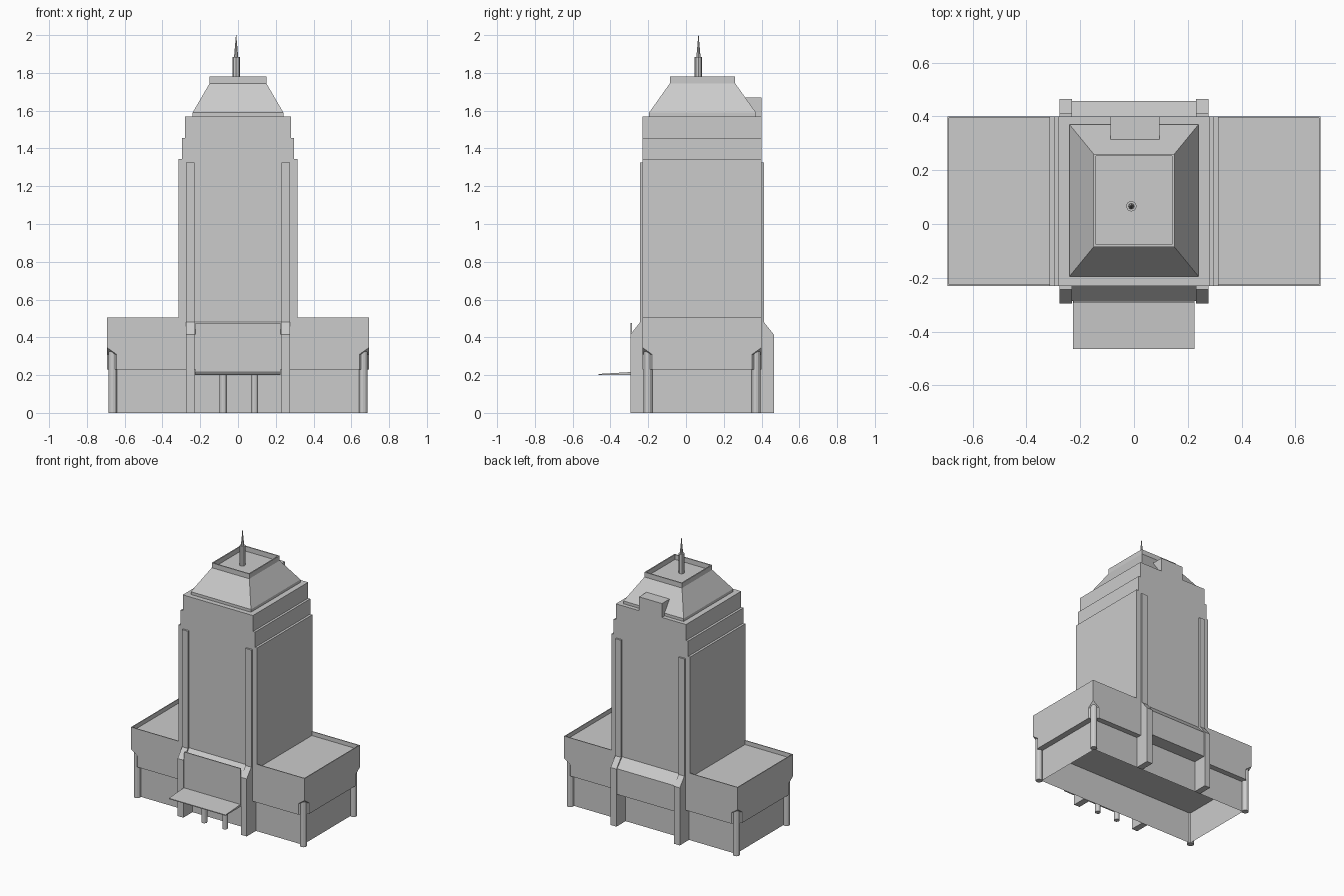
import bpy, bmesh, math
from mathutils import Vector

if "Cube" in bpy.data.objects:
    bpy.data.objects.remove(bpy.data.objects["Cube"])

CY = 0.085  # middle of the building in depth


def finish(name, bm):
    bmesh.ops.recalc_face_normals(bm, faces=bm.faces)
    me = bpy.data.meshes.new(name)
    bm.to_mesh(me)
    bm.free()
    ob = bpy.data.objects.new(name, me)
    bpy.context.collection.objects.link(ob)
    return ob


def loft(name, rings, bottom=True, top=True):
    """Stack of rectangles (half_x, y0, y1, z) joined by side walls."""
    bm = bmesh.new()
    loops = [[bm.verts.new(p) for p in
              ((-x, a, z), (x, a, z), (x, b, z), (-x, b, z))] for x, a, b, z in rings]
    for lo, hi in zip(loops, loops[1:]):
        for i in range(4):
            j = (i + 1) % 4
            bm.faces.new((lo[i], lo[j], hi[j], hi[i]))
    if bottom:
        bm.faces.new(loops[0])
    if top:
        bm.faces.new(loops[-1])
    return finish(name, bm)


def prism(name, pts, lo, hi, axis):
    """Profile extruded along x (profile is y,z) or along y (profile is x,z)."""
    bm = bmesh.new()
    if axis == 'x':
        base, move = [(lo, a, b) for a, b in pts], (hi - lo, 0, 0)
    else:
        base, move = [(a, lo, b) for a, b in pts], (0, hi - lo, 0)
    f = bm.faces.new([bm.verts.new(p) for p in base])
    r = bmesh.ops.extrude_face_region(bm, geom=[f])
    bmesh.ops.translate(bm, vec=move,
                        verts=[v for v in r['geom'] if isinstance(v, bmesh.types.BMVert)])
    return finish(name, bm)


def box(name, x0, x1, y0, y1, z0, z1):
    return prism(name, [(y0, z0), (y1, z0), (y1, z1), (y0, z1)], x0, x1, 'x')


def column(name, x, y, z0, z1, r1, r2, sides):
    bm = bmesh.new()
    bmesh.ops.create_cone(bm, cap_ends=True, segments=sides, radius1=r1, radius2=r2,
                          depth=z1 - z0)
    bmesh.ops.translate(bm, vec=(x, y, (z0 + z1) / 2), verts=bm.verts)
    return finish(name, bm)


# Ground floor walls, open underneath
loft("ground_floor", [(.65, -.19, .36, 0), (.65, -.19, .36, .23)], False, False)

# Overhanging podium with a thin roof parapet
podium = loft("podium", [(.693, -.23, .40, .23), (.693, -.23, .40, .505),
                         (.687, -.224, .394, .505), (.687, -.224, .394, .475)])

# Podium corners cut away above round corner columns
bm = bmesh.new()
for sx in (-1, 1):
    for sy in (-1, 1):
        x, y = sx * .693, CY + sy * .315
        pts = []
        for dx, dy, zt in ((.01, .01, .36), (-.06, .01, .31), (.01, -.06, .31)):
            for z in (.2, zt):
                pts.append(bm.verts.new((x + sx * dx, y + sy * dy, z)))
        bmesh.ops.convex_hull(bm, input=pts)
        column("corner_column", sx * .663, CY + sy * .286, 0, .335, .023, .023, 12)
cutter = finish("corner_cutter", bm)
cutter.hide_render = True
cutter.hide_viewport = True
mod = podium.modifiers.new("corner_cut", 'BOOLEAN')
mod.operation = 'DIFFERENCE'
mod.solver = 'EXACT'
mod.object = cutter

# Tower with stepped sides
half = [(.314, .475), (.314, 1.345), (.297, 1.345), (.297, 1.455), (.28, 1.455), (.28, 1.57)]
prism("tower", half + [(-x, z) for x, z in reversed(half)], -.23, .40, 'y')

# Sloped roof with recessed deck
loft("roof", [(.24, -.195, .37, 1.57), (.24, -.195, .37, 1.59), (.15, -.085, .26, 1.745),
              (.15, -.085, .26, 1.78), (.142, -.077, .252, 1.78), (.142, -.077, .252, 1.745)])
box("roof_dormer", -.088, .095, .31, .40, 1.56, 1.67)

# Mast and spire
column("mast", -.01, .066, 1.74, 1.885, .02, .02, 8)
column("spire", -.01, .066, 1.885, 2.0, .011, .001, 8)

# Pilasters and sloped bays on front and back
pilaster = [(-.19, 0), (-.295, 0), (-.295, .415), (-.243, .48), (-.243, 1.325), (-.19, 1.325)]
bay = [(-.2, .23), (-.287, .23), (-.287, .415), (-.23, .48), (-.2, .48)]
for back in (False, True):
    def side(pts):
        return [(2 * CY - y, z) for y, z in pts] if back else pts
    end = "back" if back else "front"
    for x in (-.253, .253):
        prism(end + "_pilaster", side(pilaster), x - .023, x + .023, 'x')
    prism(end + "_bay", side(bay), -.23, .23, 'x')

# Entrance: upright panel, wedge canopy and posts
box("entrance_panel", -.225, .225, -.293, -.286, .205, .475)
prism("canopy", [(-.28, .20), (-.464, .20), (-.464, .206), (-.28, .217)], -.227, .225, 'x')
for x in (-.078, .088):
    column("entrance_post", x, -.272, 0, .205, .019, .019, 12)
